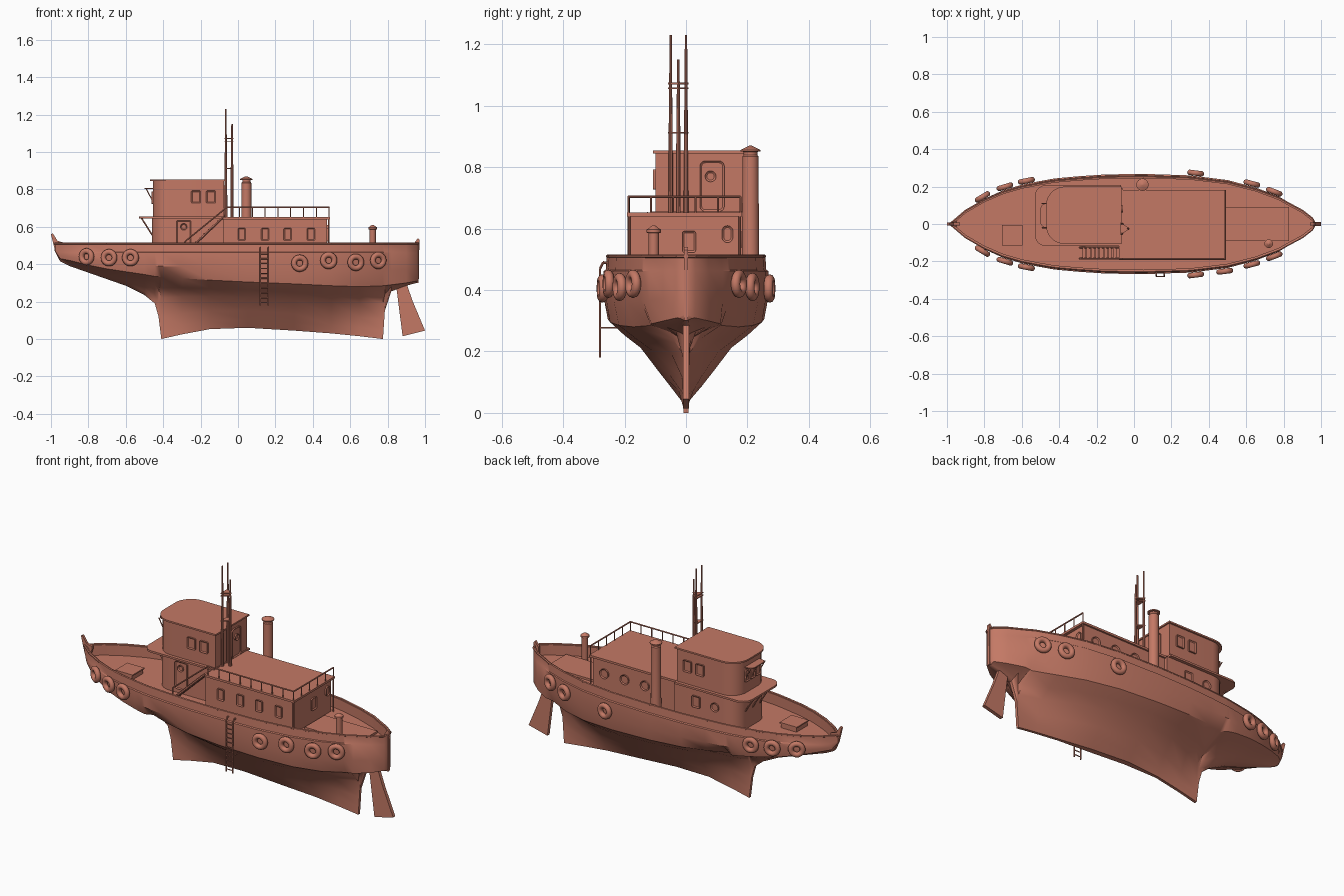
import bpy, bmesh
from math import cos, sin, pi, atan2
from mathutils import Vector, Matrix

if "Cube" in bpy.data.objects:
    bpy.data.objects.remove(bpy.data.objects["Cube"])

clay = bpy.data.materials.new("terracotta")
clay.use_nodes = True
clay.diffuse_color = (0.55, 0.19, 0.13, 1)
clay.node_tree.nodes["Principled BSDF"].inputs["Base Color"].default_value = clay.diffuse_color


def finish(name, bm, smooth=True):
    bmesh.ops.recalc_face_normals(bm, faces=bm.faces)
    me = bpy.data.meshes.new(name)
    bm.to_mesh(me)
    bm.free()
    me.materials.append(clay)
    ob = bpy.data.objects.new(name, me)
    bpy.context.collection.objects.link(ob)
    if smooth:
        bpy.ops.object.select_all(action='DESELECT')
        ob.select_set(True)
        bpy.context.view_layer.objects.active = ob
        bpy.ops.object.shade_smooth_by_angle(angle=0.6)
    return ob


def extrude(name, pts, vec, recess=0.0):
    """Prism from a closed outline; recess sinks an inset panel in the far face."""
    bm = bmesh.new()
    face = bm.faces.new([bm.verts.new(p) for p in pts])
    res = bmesh.ops.extrude_face_region(bm, geom=[face], use_keep_orig=True)
    moved = [g for g in res["geom"] if isinstance(g, bmesh.types.BMVert)]
    bmesh.ops.translate(bm, verts=moved, vec=vec)
    if recess:
        cap = [g for g in res["geom"] if isinstance(g, bmesh.types.BMFace)][0]
        bmesh.ops.inset_region(bm, faces=[cap], thickness=0.006, use_even_offset=True)
        bmesh.ops.translate(bm, verts=cap.verts, vec=-Vector(vec) * recess)
    return finish(name, bm)


def rounded(x0, x1, y0, y1, r_low, r_high, steps=8):
    """Rectangle outline; the corners at x0 use r_low, those at x1 use r_high."""
    pts = []
    for k, (x, y, r) in enumerate(((x1, y1, r_high), (x0, y1, r_low), (x0, y0, r_low), (x1, y0, r_high))):
        cx = x - r if x == x1 else x + r
        cy = y - r if y == y1 else y + r
        n = steps if r > 0 else 0
        for i in range(n + 1):
            a = pi / 2 * (k + (i / n if n else 0))
            pts.append((cx + r * cos(a), cy + r * sin(a)))
    return pts


def slab(name, x0, x1, y0, y1, z0, z1, r=0.0):
    return extrude(name, [(x, y, z0) for x, y in rounded(x0, x1, y0, y1, r, 0)], (0, 0, z1 - z0))


def panel(name, loc, normal, w, h, r):
    """Framed window, door or porthole standing on a wall."""
    n = Vector(normal)
    u = Vector((0, 0, 1)).cross(n)
    pts = [Vector(loc) + u * a + Vector((0, 0, b))
           for a, b in rounded(-w / 2, w / 2, -h / 2, h / 2, r, r, 5)]
    return extrude(name, pts, n * 0.008, 0.6)


def tube(name, pts, r, sides=8):
    """Straight-segment pipe through the points."""
    bm = bmesh.new()
    for a, b in zip(pts, pts[1:]):
        a, b = Vector(a), Vector(b)
        d = b - a
        m = Matrix.Translation((a + b) / 2) @ d.to_track_quat('Z', 'Y').to_matrix().to_4x4()
        bmesh.ops.create_cone(bm, cap_ends=True, segments=sides, radius1=r, radius2=r,
                              depth=d.length, matrix=m)
    return finish(name, bm)


def lathe(name, x, y, profile, n=20):
    bm = bmesh.new()
    rings = [[bm.verts.new((x + r * cos(2 * pi * i / n), y + r * sin(2 * pi * i / n), z))
              for i in range(n)] for r, z in profile]
    for a, b in zip(rings, rings[1:]):
        for i in range(n):
            bm.faces.new((a[i], a[(i + 1) % n], b[(i + 1) % n], b[i]))
    bm.faces.new(rings[0])
    bm.faces.new(rings[-1])
    return finish(name, bm)


# Hull stations: x, keel height, half width, bilge height, fin sharpness
stations = [
    (-.98, .47, .004, .475, 1), (-.95, .415, .03, .43, 1), (-.9, .39, .075, .42, 1),
    (-.8, .355, .135, .395, 1), (-.7, .32, .18, .375, 1), (-.6, .285, .21, .36, 1),
    (-.5, .235, .23, .345, 1.3), (-.445, .19, .24, .335, 2), (-.425, .12, .243, .333, 3.5),
    (-.41, 0, .245, .33, 5), (-.3, .025, .255, .325, 2.5), (-.15, .053, .265, .315, 1.4),
    (.05, .06, .268, .305, 1), (.3, .045, .26, .295, 1), (.5, .03, .235, .285, 1.4),
    (.65, .015, .195, .28, 2.5), (.775, 0, .147, .285, 5), (.785, .15, .141, .286, 4),
    (.82, .255, .12, .29, 1.2), (.9, .285, .075, .3, 1), (.955, .3, .03, .31, 1),
    (.965, .31, .005, .32, 1)]
BOTTOM = [(.06, 0), (.2, .17), (.35, .37), (.57, .67), (.77, .83), (.95, 1)]
TOP = 0.51
DECK = 0.45


def half_section(zk, w, zb, p):
    pts = [(max(w * f ** p, min(.008, w / 2)), zk + (zb - zk) * g) for f, g in BOTTOM]
    knuckle = max(.462, zb + .01)
    pts += [(w, zb + (knuckle - zb) * .45), (w, knuckle), (w * .975, knuckle + .004), (w * .965, TOP)]
    inner = max(w * .965 - .014, w * .3)
    deck = max(DECK, zk + .01)
    return pts + [(inner, TOP), (inner, deck)]


bm = bmesh.new()
loops = []
for x, zk, w, zb, p in stations:
    half = half_section(zk, w, zb, p)
    ring = [(y, z) for y, z in half] + [(-y, z) for y, z in reversed(half)]
    loops.append([bm.verts.new((x, y, z)) for y, z in ring])
for a, b in zip(loops, loops[1:]):
    for i in range(len(a)):
        j = (i + 1) % len(a)
        bm.faces.new((a[i], a[j], b[j], b[i]))
bm.faces.new(loops[0])
bm.faces.new(loops[-1])
finish("hull", bm)


def beam(x):
    """Hull half width and its slope at x."""
    for a, b in zip(stations, stations[1:]):
        if a[0] <= x <= b[0]:
            s = (b[2] - a[2]) / (b[0] - a[0])
            return a[2] + s * (x - a[0]), s


# Cap rail, stem and stern posts, rudder
for side, label in ((1, "left"), (-1, "right")):
    tube("cap_rail_" + label, [(s[0], side * s[2] * .95, TOP) for s in stations], .006, 6)


def fin(name, outline, t):
    extrude(name, [(x, -t / 2, z) for x, z in outline], (0, t, 0))


fin("stem_post", [(-.93, .5), (-.955, .42), (-.978, .47), (-1, .56), (-.99, .565), (-.965, .525), (-.93, .515)], .014)
fin("stern_post", [(.94, .3), (.966, .3), (.97, .53), (.962, .54), (.94, .51)], .014)
fin("rudder", [(.845, .29), (.88, .015), (1, .045), (.935, .2), (.905, .285)], .02)

# Tyre fenders
front_tyres = [(-.81, .44), (-.69, .435), (-.575, .435), (.33, .405), (.485, .42), (.63, .41), (.75, .42)]
for side, label in ((1, "left"), (-1, "right")):
    for k, (x, z) in enumerate(front_tyres):
        if side > 0 and k == 4:
            continue
        w, slope = beam(x)
        bpy.ops.mesh.primitive_torus_add(
            major_radius=.031, minor_radius=.015, major_segments=24, minor_segments=10,
            location=(x, side * (w + .016), z), rotation=(pi / 2, 0, side * atan2(slope, 1)))
        tyre = bpy.context.object
        tyre.name = f"tyre_{label}_{k + 1}"
        tyre.data.materials.append(clay)
        bpy.ops.object.shade_smooth()

# Deck fittings
slab("bow_hatch", -.7, -.6, -.11, -.01, DECK, .475)
slab("bow_hatch_lid", -.705, -.595, -.115, -.005, .475, .482)
slab("stern_deck_plate", .49, .83, -.09, .09, DECK, .462)
lathe("stern_vent", .72, -.105, [(.017, DECK), (.017, .585), (.023, .587), (.023, .597), (.004, .61)])
lathe("funnel", .045, .21, [(.031, DECK), (.028, .48), (.026, .835), (.022, .84), (.022, .85),
                            (.033, .851), (.033, .856), (.004, .87)], 24)

# Deckhouse and wheelhouse
slab("deckhouse", -.08, .475, -.182, .172, DECK, .64)
slab("deckhouse_roof", -.08, .492, -.192, .182, .64, .652)
slab("lower_wheelhouse", -.46, -.06, -.1, .19, DECK, .645, .09)
slab("bridge_platform", -.53, -.07, -.118, .208, .645, .656, .06)
slab("upper_wheelhouse", -.455, -.075, -.1, .19, .65, .845, .09)
slab("wheelhouse_roof", -.47, -.068, -.107, .2, .845, .854, .1)
slab("window_visor", -.5, -.4, -.02, .11, .802, .808, .03)
for y in (-.02, .045, .11):
    tube("platform_brace", [(-.515, y, .645), (-.455, y, .55)], .004)
    tube("visor_brace", [(-.492, y, .805), (-.452, y, .73)], .003)
for y in (-.185, .175):
    tube("roof_pillar", [(.486, y, DECK), (.486, y, .645)], .004)

# Windows, portholes and doors
RIGHT, LEFT, AFT, FORE = (0, -1, 0), (0, 1, 0), (1, 0, 0), (-1, 0, 0)
for x in (.02, .145, .265, .39):
    panel("deckhouse_window", (x, -.182, .56), RIGHT, .042, .066, .006)
for x in (.14, .27, .4):
    panel("deckhouse_porthole", (x, .172, .565), LEFT, .055, .055, .027)
for x in (-.225, -.145):
    panel("bridge_window_right", (x, -.1, .76), RIGHT, .05, .066, .005)
    panel("bridge_window_left", (x, .19, .76), LEFT, .05, .066, .005)
for y in (-.005, .045, .095):
    panel("bridge_window_fore", (-.455, y, .755), FORE, .04, .066, .005)
panel("lower_door", (-.29, -.1, .555), RIGHT, .08, .16, .012)
panel("lower_porthole", (-.29, -.107, .6), RIGHT, .036, .036, .0179)
panel("lower_window_left", (-.2, .19, .57), LEFT, .05, .066, .005)
panel("lower_porthole_left", (-.32, .19, .57), LEFT, .05, .05, .024)
panel("aft_window", (.475, .01, .557), AFT, .044, .07, .008)
panel("aft_porthole", (.475, .135, .582), AFT, .036, .055, .0179)
panel("bridge_door", (-.075, .085, .738), AFT, .08, .165, .018)
panel("bridge_door_porthole", (-.068, .08, .77), AFT, .036, .036, .0179)

# Roof railing along the right side and the aft edge
corner = (.487, -.187)
tube("roof_rail", [(-.06, -.187, .704), (*corner, .704), (.487, .177, .704)], .004)
posts = [(-.06 + .547 * i / 8, -.187) for i in range(9)] + [(.487, -.187 + .364 * i / 5) for i in range(1, 6)]
for x, y in posts:
    tube("rail_post", [(x, y, .65), (x, y, .704)], .003, 6)

# Stairs to the deckhouse roof
for y in (-.125, -.185):
    tube("stair_stringer", [(-.29, y, DECK), (-.08, y, .65)], .006, 4)
tube("stair_handrail", [(-.285, -.187, DECK), (-.285, -.187, .52), (-.06, -.187, .704)], .004)
for i in range(1, 9):
    x, z = -.29 + .21 * i / 9, DECK + .2 * i / 9
    slab("stair_tread", x - .01, x + .01, -.185, -.125, z, z + .005)

# Three-pole mast with bands
for x, y, top in ((-.065, -.05, 1.23), (-.065, 0, 1.23), (-.032, -.025, 1.15)):
    lathe("mast_pole", x, y, [(.008, .65), (.007, .9), (.005, 1.07), (.004, top)], 10)
for z in (.91, 1.055, 1.07):
    tri = [(-.071, -.058, z), (-.024, -.025, z), (-.071, .008, z)]
    extrude("mast_band", tri, (0, 0, .005))

# Boarding ladder hung over the bulwark
for x in (.12, .163):
    tube("ladder_rail", [(x, -.25, .465), (x, -.256, .488), (x, -.27, .49), (x, -.28, .47), (x, -.28, .18)], .004)
    tube("ladder_standoff", [(x, -.28, .277), (x, -.15, .277)], .003, 6)
for i in range(11):
    z = .195 + .026 * i
    tube("ladder_rung", [(.12, -.28, z), (.163, -.28, z)], .003, 6)
